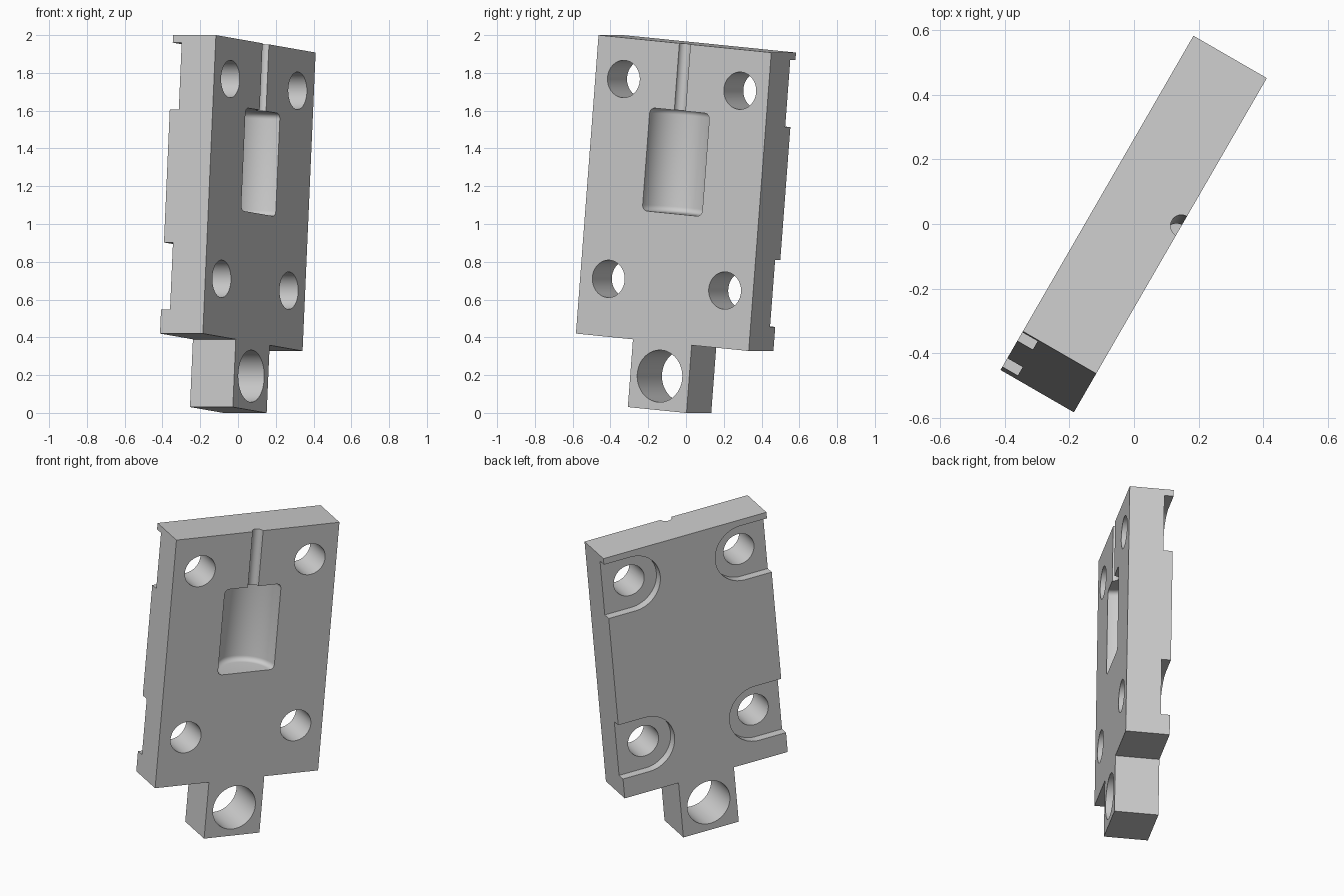
import bpy
import bmesh
from math import radians, cos, sin, pi
from mathutils import Matrix

cube = bpy.data.objects.get("Cube")
if cube:
    bpy.data.objects.remove(cube, do_unlink=True)

WIDTH, THICK, HEIGHT = 1.06, 0.262, 1.586
TAB_W, TAB_H = 0.36, 0.36
MID = WIDTH / 2
HOLE_INSET = 0.173
HOLE_ROWS = (-0.218, -1.28)
SLOT_R, SLOT_DEPTH = 0.178, 0.055

# Plate frame: x across, y into the plate, z up, origin at the front top corner
PLACE = (Matrix.Translation((-0.117, -0.463, 2.0))
         @ Matrix.Rotation(radians(60), 4, "Z")
         @ Matrix.Rotation(radians(5), 4, "Y"))

grey = bpy.data.materials.new("plain grey")
grey.use_nodes = True
colour = (0.6, 0.6, 0.6, 1)
grey.diffuse_color = colour
grey.node_tree.nodes["Principled BSDF"].inputs["Base Color"].default_value = colour


def finish(name, bm):
    bmesh.ops.recalc_face_normals(bm, faces=bm.faces)
    mesh = bpy.data.meshes.new(name)
    bm.to_mesh(mesh)
    bm.free()
    mesh.materials.append(grey)
    obj = bpy.data.objects.new(name, mesh)
    bpy.context.collection.objects.link(obj)
    obj.matrix_world = PLACE
    return obj


def extrude_profile(name, points, y0, y1):
    bm = bmesh.new()
    face = bm.faces.new([bm.verts.new((x, y0, z)) for x, z in points])
    new = bmesh.ops.extrude_face_region(bm, geom=[face])["geom"]
    verts = [v for v in new if isinstance(v, bmesh.types.BMVert)]
    bmesh.ops.translate(bm, verts=verts, vec=(0, y1 - y0, 0))
    return finish(name, bm)


def hole(name, x, z, radius):
    ring = [(x + radius * cos(2 * pi * i / 48), z + radius * sin(2 * pi * i / 48))
            for i in range(48)]
    return extrude_profile(name, ring, -0.1, THICK + 0.1)


def side_slot(name, x, z, direction):
    # Rounded inner end around the hole, open past the plate edge
    arc = [(x - direction * SLOT_R * sin(pi * i / 32), z + SLOT_R * cos(pi * i / 32))
           for i in range(33)]
    edge = x + direction * 0.4
    points = arc + [(edge, z - SLOT_R), (edge, z + SLOT_R)]
    return extrude_profile(name, points, THICK - SLOT_DEPTH, THICK + 0.1)


def upright_cylinder(name, radius, top, bottom, round_ends=0):
    bm = bmesh.new()
    bmesh.ops.create_cone(bm, cap_ends=True, segments=64, radius1=radius,
                          radius2=radius, depth=top - bottom)
    if round_ends:
        rims = [e for e in bm.edges if abs(e.verts[0].co.z - e.verts[1].co.z) < 1e-5]
        bmesh.ops.bevel(bm, geom=rims, offset=round_ends, segments=6,
                        profile=0.5, affect="EDGES")
    bmesh.ops.translate(bm, verts=bm.verts, vec=(MID, 0, (top + bottom) / 2))
    return finish(name, bm)


# Plate with the lower tab
left, right = MID - TAB_W / 2, MID + TAB_W / 2
low = -HEIGHT - TAB_H
plate = extrude_profile("mould_plate", [
    (0, 0), (WIDTH, 0), (WIDTH, -HEIGHT), (right, -HEIGHT),
    (right, low), (left, low), (left, -HEIGHT), (0, -HEIGHT)], 0, THICK)

# Cutters: cavity, feed groove, tab hole, bolt holes and rear side slots
cutters = [
    upright_cylinder("cavity_cutter", 0.183, -0.355, -0.902, 0.03),
    upright_cylinder("groove_cutter", 0.034, 0.1, -0.45),
    hole("tab_hole_cutter", MID, -HEIGHT - TAB_H / 2, 0.138),
]
for z in HOLE_ROWS:
    for x, direction in ((HOLE_INSET, -1), (WIDTH - HOLE_INSET, 1)):
        cutters.append(side_slot("slot_cutter", x, z, direction))
        cutters.append(hole("bolt_hole_cutter", x, z, 0.099))

for cutter in cutters:
    cutter.hide_render = True
    mod = plate.modifiers.new(cutter.name, "BOOLEAN")
    mod.operation = "DIFFERENCE"
    mod.solver = "EXACT"
    mod.object = cutter

# Keep the cut result and drop the cutters
bpy.context.view_layer.update()
graph = bpy.context.evaluated_depsgraph_get()
cut_mesh = bpy.data.meshes.new_from_object(plate.evaluated_get(graph))
plate.modifiers.clear()
plate.data = cut_mesh
for cutter in cutters:
    bpy.data.objects.remove(cutter, do_unlink=True)

bpy.ops.object.select_all(action="DESELECT")
plate.select_set(True)
bpy.context.view_layer.objects.active = plate
bpy.ops.object.shade_smooth_by_angle(angle=radians(30))
